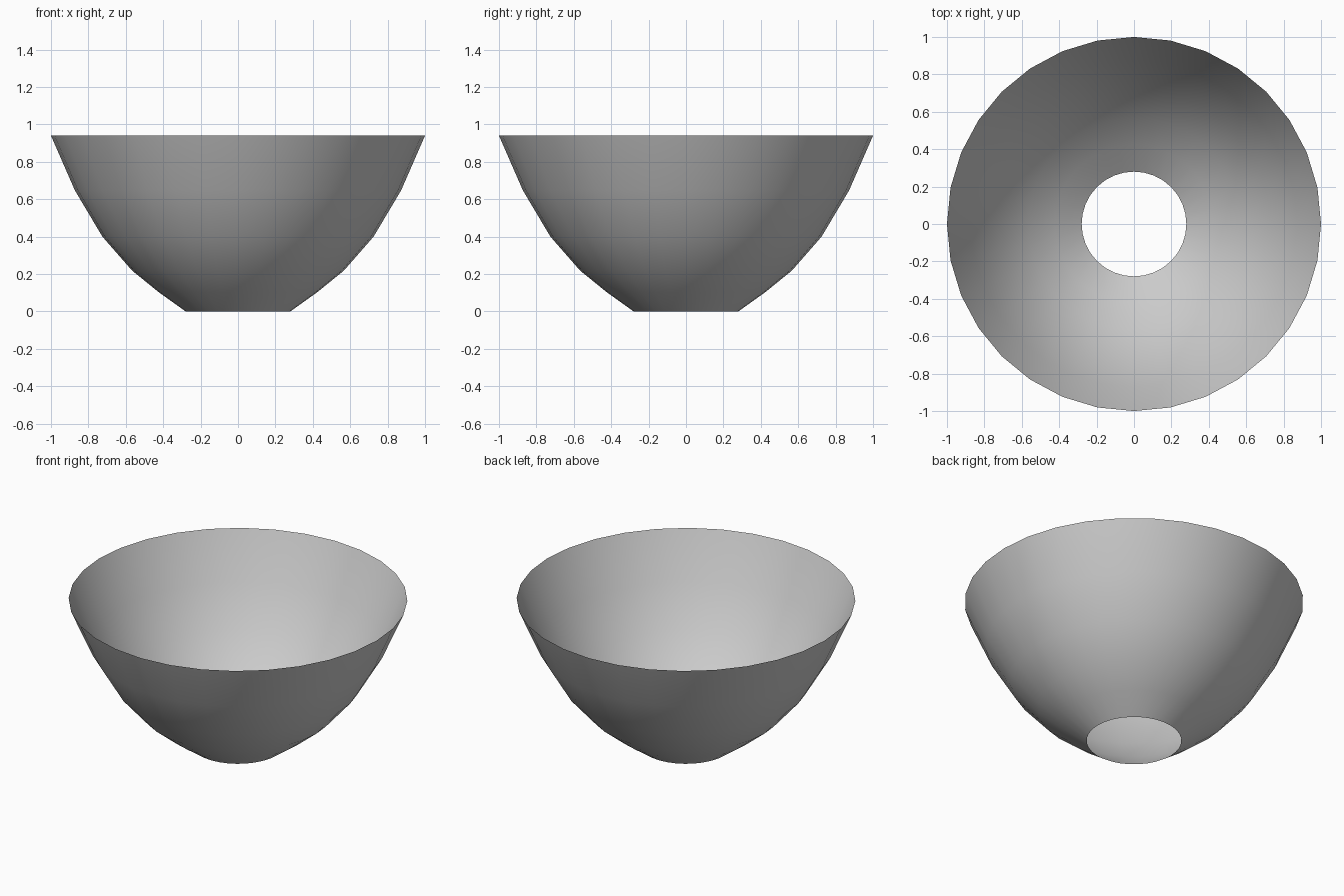
import bpy
import math

if "Cube" in bpy.data.objects:
    bpy.data.objects.remove(bpy.data.objects["Cube"])

SIDES = 32
# Bowl wall profile: (radius, height) from the bottom opening to the rim
PROFILE = [(0.28, 0.0), (0.424, 0.103), (0.567, 0.219),
           (0.725, 0.40), (0.872, 0.647), (1.0, 0.94)]


def lathe(name, profile, sides):
    verts = [(r * math.cos(2 * math.pi * i / sides),
              r * math.sin(2 * math.pi * i / sides), z)
             for r, z in profile for i in range(sides)]
    faces = [(k * sides + i, k * sides + (i + 1) % sides,
              (k + 1) * sides + (i + 1) % sides, (k + 1) * sides + i)
             for k in range(len(profile) - 1) for i in range(sides)]
    mesh = bpy.data.meshes.new(name)
    mesh.from_pydata(verts, [], faces)
    mesh.shade_smooth()
    obj = bpy.data.objects.new(name, mesh)
    bpy.context.collection.objects.link(obj)
    return obj


# Thin open shell, without a floor
lathe("bowl_shell", PROFILE, SIDES)
